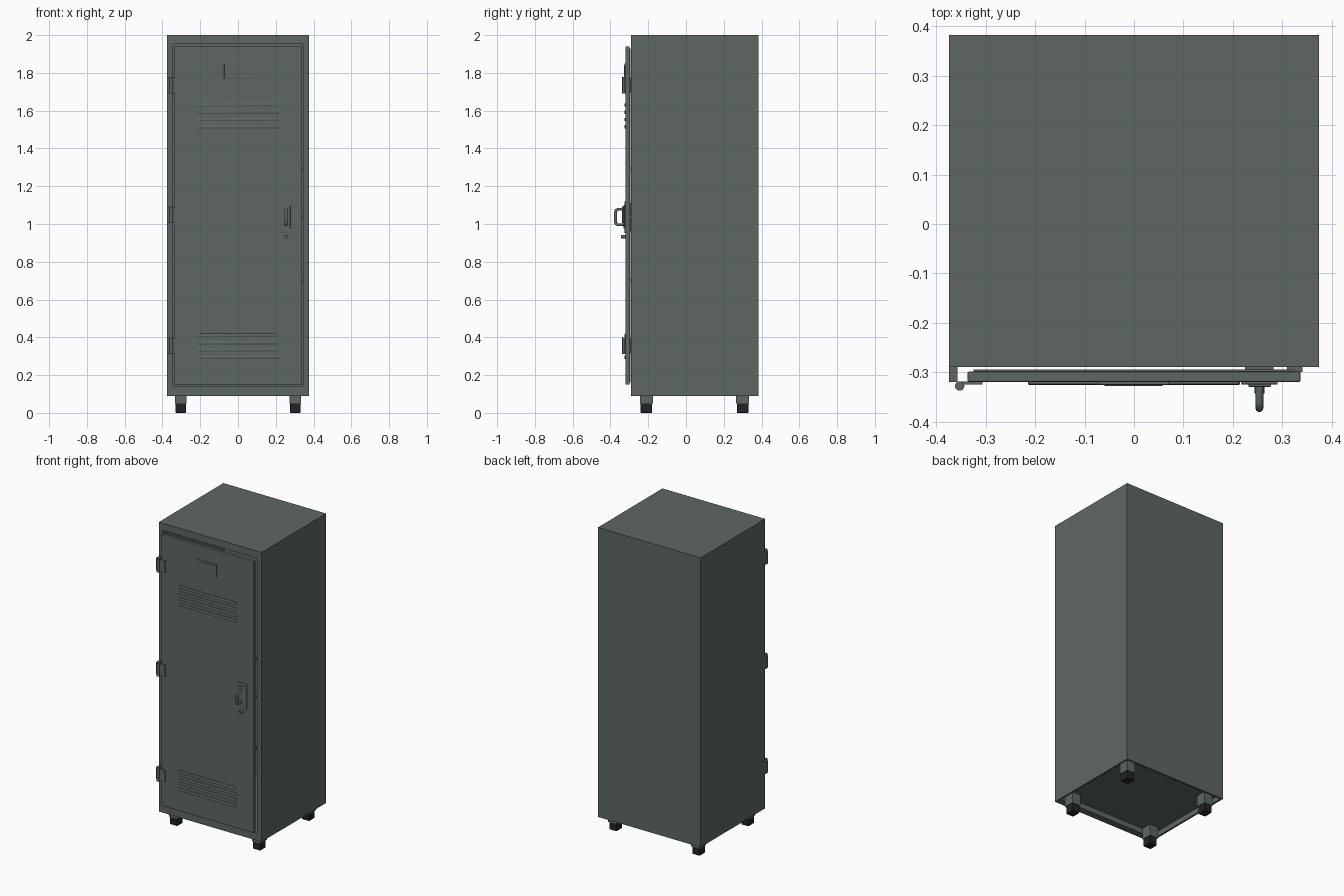
import bpy, bmesh, math
from mathutils import Vector

cube = bpy.data.objects.get("Cube")
if cube:
    bpy.data.objects.remove(cube, do_unlink=True)


def material(name, color):
    m = bpy.data.materials.new(name)
    m.use_nodes = True
    m.diffuse_color = (*color, 1)
    m.node_tree.nodes["Principled BSDF"].inputs["Base Color"].default_value = (*color, 1)
    return m


STEEL = material("grey green steel", (0.112, 0.136, 0.124))
RUBBER = material("black rubber", (0.018, 0.017, 0.017))


def finish(bm, name, mat, bevel=0.0, smooth=False):
    bmesh.ops.recalc_face_normals(bm, faces=bm.faces)
    mesh = bpy.data.meshes.new(name)
    bm.to_mesh(mesh)
    bm.free()
    mesh.materials.append(mat)
    ob = bpy.data.objects.new(name, mesh)
    bpy.context.collection.objects.link(ob)
    if bevel:
        mod = ob.modifiers.new("soft edge", "BEVEL")
        mod.width = bevel
        mod.segments = 2
    if smooth:
        bpy.ops.object.select_all(action="DESELECT")
        ob.select_set(True)
        bpy.context.view_layer.objects.active = ob
        bpy.ops.object.shade_smooth_by_angle(angle=math.radians(40))
    return ob


def box(name, x, y, z, mat=STEEL, bevel=0.0):
    """Box given by its extent along each axis."""
    bm = bmesh.new()
    bmesh.ops.create_cube(bm, size=1)
    for v in bm.verts:
        v.co = Vector(r[0] + (c + 0.5) * (r[1] - r[0]) for c, r in zip(v.co, (x, y, z)))
    return finish(bm, name, mat, bevel)


def cylinder(name, centre, radius, length, axis):
    bm = bmesh.new()
    bmesh.ops.create_cone(bm, cap_ends=True, segments=20, radius1=radius,
                          radius2=radius, depth=length)
    turn = Vector((0, 0, 1)).rotation_difference(Vector(axis))
    for v in bm.verts:
        v.co = turn @ v.co + Vector(centre)
    return finish(bm, name, STEEL, smooth=True)


def louvre(name, z, half_width=0.215, radius=0.009):
    """Raised pill-shaped vent with a slightly narrower face."""
    bm = bmesh.new()
    rings = []
    for y, r in ((-0.319, radius), (-0.324, radius), (-0.326, radius * 0.7)):
        ring = []
        for side in (1, -1):
            for i in range(9):
                a = math.pi * (i / 8 - 0.5) + (math.pi if side < 0 else 0)
                ring.append(bm.verts.new((side * (half_width - radius) + r * math.cos(a),
                                          y, z + r * math.sin(a))))
        rings.append(ring)
    for a, b in zip(rings, rings[1:]):
        for i in range(len(a)):
            j = (i + 1) % len(a)
            bm.faces.new((a[i], a[j], b[j], b[i]))
    bm.faces.new(rings[0])
    bm.faces.new(rings[-1])
    return finish(bm, name, STEEL, smooth=True)


# Cabinet shell, open at the front and recessed underneath
W, BACK, FRONT, SEAM, LOW, TOP = 0.375, 0.383, -0.29, -0.245, 0.09, 2.0
T = 0.012
box("top_panel", (-W, W), (SEAM, BACK), (TOP - T, TOP))
box("back_panel", (-W, W), (BACK - T, BACK), (LOW, TOP - T))
box("floor_panel", (-W + T, W - T), (SEAM, BACK - T), (0.125, 0.137))
for s, side in ((1, "left"), (-1, "right")):
    box(side + "_side_panel", sorted((s * W, s * (W - T))), (SEAM, BACK - T), (LOW, TOP - T))
    # Front frame uprights
    box(side + "_frame_post", sorted((s * W, s * 0.343)), (FRONT, SEAM), (LOW, TOP))
box("frame_header", (-0.343, 0.343), (FRONT, SEAM), (1.952, TOP))
box("frame_sill", (-0.343, 0.343), (FRONT, SEAM), (LOW, 0.14))

# Feet with rubber ends
for x in (-0.303, 0.303):
    for y in (-0.21, 0.30):
        name = ("front" if y < 0 else "back") + ("_left" if x > 0 else "_right")
        box(name + "_leg", (x - 0.031, x + 0.031), (y - 0.034, y + 0.034), (0.05, 0.126))
        box(name + "_foot", (x - 0.027, x + 0.027), (y - 0.03, y + 0.03), (0, 0.052),
            RUBBER, 0.003)

# Door: folded pan with a slightly wider skin
box("door_core", (-0.325, 0.325), (-0.316, -0.295), (0.16, 1.93))
box("door_skin", (-0.337, 0.337), (-0.32, -0.299), (0.15, 1.94), bevel=0.003)
box("name_plate", (-0.073, 0.071), (-0.326, -0.319), (1.768, 1.85), bevel=0.002)
box("name_plate_card", (-0.06, 0.058), (-0.328, -0.325), (1.78, 1.838))

# Two groups of four vents
for group, top in (("upper", 1.63), ("lower", 0.41)):
    for i in range(4):
        louvre(f"{group}_vent_{i + 1}", top - i * 0.0385)

# Hinges on the model's right
for name, z in (("upper", 1.735), ("middle", 1.048), ("lower", 0.355)):
    span = (z - 0.04, z + 0.04)
    box(name + "_hinge_frame_leaf", (-0.375, -0.357), (-0.32, -0.289), span)
    box(name + "_hinge_door_leaf", (-0.352, -0.307), (-0.325, -0.319), span)
    cylinder(name + "_hinge_pin", (-0.353, -0.328, z), 0.0095, 0.088, (0, 0, 1))

# Lock plate, lifting handle and key lock
box("lock_plate", (0.217, 0.291), (-0.325, -0.319), (0.952, 1.12), bevel=0.002)
box("handle_mount", (0.232, 0.277), (-0.33, -0.324), (0.975, 1.1), bevel=0.002)
curve = bpy.data.curves.new("handle", "CURVE")
curve.dimensions = "3D"
curve.bevel_depth = 0.008
curve.bevel_resolution = 3
path = [(-0.324, 1.078), (-0.36, 1.078), (-0.369, 1.074), (-0.373, 1.064),
        (-0.373, 1.01), (-0.369, 1.0), (-0.36, 0.996), (-0.324, 0.996)]
spline = curve.splines.new("POLY")
spline.points.add(len(path) - 1)
for p, (y, z) in zip(spline.points, path):
    p.co = (0.254, y, z, 1)
    spline.use_smooth = True
curve.materials.append(STEEL)
bpy.context.collection.objects.link(bpy.data.objects.new("handle", curve))
cylinder("key_lock", (0.254, -0.331, 0.933), 0.01, 0.024, (0, 1, 0))

# Latch hardware behind the door
box("latch_box", (0.225, 0.282), (-0.297, -0.287), (0.96, 1.11))
for name, z in (("upper", 1.29), ("middle", 1.04), ("lower", 0.70)):
    box(name + "_catch", (0.31, 0.341), (-0.3, -0.287), (z - 0.008, z + 0.008))
